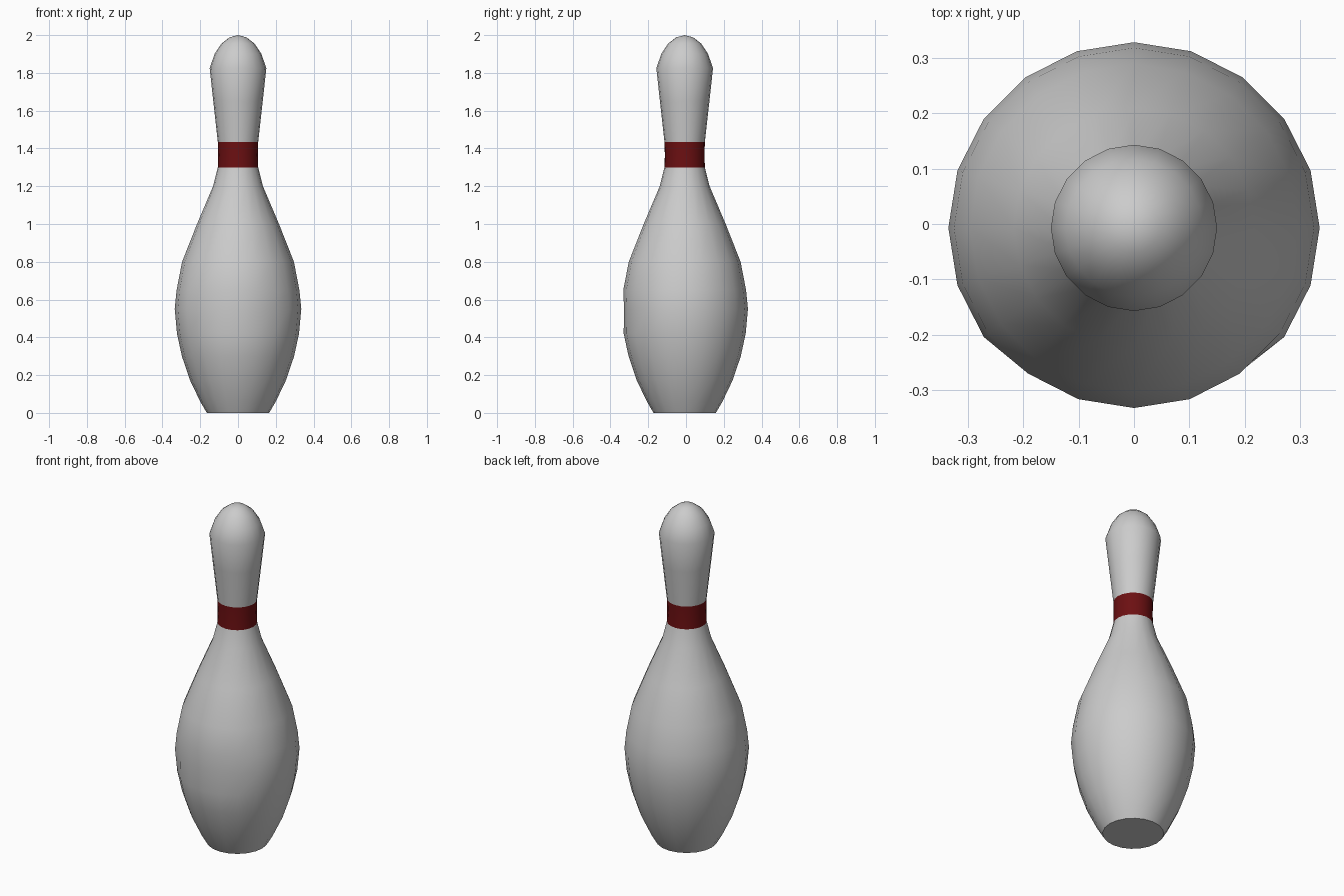
import bpy
import bmesh
import math

if "Cube" in bpy.data.objects:
    bpy.data.objects.remove(bpy.data.objects["Cube"])

SIDES = 20
AXIS_Y = -0.007


def lathe(name, profile, cap_bottom=False, dent=None, color=None):
    """Spin (radius, z) points round the pin axis; radius 0 makes a pole."""
    bm = bmesh.new()
    rings = []
    for r, z in profile:
        if r == 0:
            rings.append([bm.verts.new((0, AXIS_Y, z))] * SIDES)
            continue
        ring = []
        for i in range(SIDES):
            a = 2 * math.pi * i / SIDES - math.pi / 2
            rr = r
            # slight flat on the front of the widest ring
            if dent and z == dent[0] and min(i, SIDES - i) <= 2:
                rr = dent[1]
            ring.append(bm.verts.new((rr * math.cos(a), AXIS_Y + rr * math.sin(a), z)))
        rings.append(ring)
    for lo, hi in zip(rings, rings[1:]):
        for i in range(SIDES):
            j = (i + 1) % SIDES
            corners = [lo[i], lo[j], hi[j], hi[i]]
            bm.faces.new(list(dict.fromkeys(corners)))
    if cap_bottom:
        bm.faces.new(rings[0][::-1])
    bmesh.ops.recalc_face_normals(bm, faces=bm.faces) if cap_bottom else None
    me = bpy.data.meshes.new(name)
    bm.to_mesh(me)
    bm.free()
    ob = bpy.data.objects.new(name, me)
    bpy.context.collection.objects.link(ob)
    if color:
        mat = bpy.data.materials.new(name + "_paint")
        mat.diffuse_color = color
        mat.use_nodes = True
        mat.node_tree.nodes["Principled BSDF"].inputs["Base Color"].default_value = mat.diffuse_color
        me.materials.append(mat)
    bpy.ops.object.select_all(action='DESELECT')
    ob.select_set(True)
    bpy.context.view_layer.objects.active = ob
    bpy.ops.object.shade_smooth_by_angle(angle=math.radians(40))
    return ob


# Belly, from the flat foot up to the neck
lathe("body", [(0.165, 0), (0.2, 0.06), (0.255, 0.175), (0.297, 0.30),
               (0.323, 0.42), (0.335, 0.55), (0.325, 0.65), (0.296, 0.80),
               (0.217, 1.00), (0.132, 1.20), (0.107, 1.30)],
      cap_bottom=True, dent=(0.55, 0.321))

# Red stripe round the neck
lathe("neck_band", [(0.107, 1.30), (0.105, 1.365), (0.107, 1.435)],
      color=(0.15, 0.005, 0.006, 1))

# Upper neck and rounded head
lathe("head", [(0.107, 1.435), (0.131, 1.65), (0.15, 1.825), (0.124, 1.90),
               (0.088, 1.955), (0.045, 1.988), (0, 2.0)])
